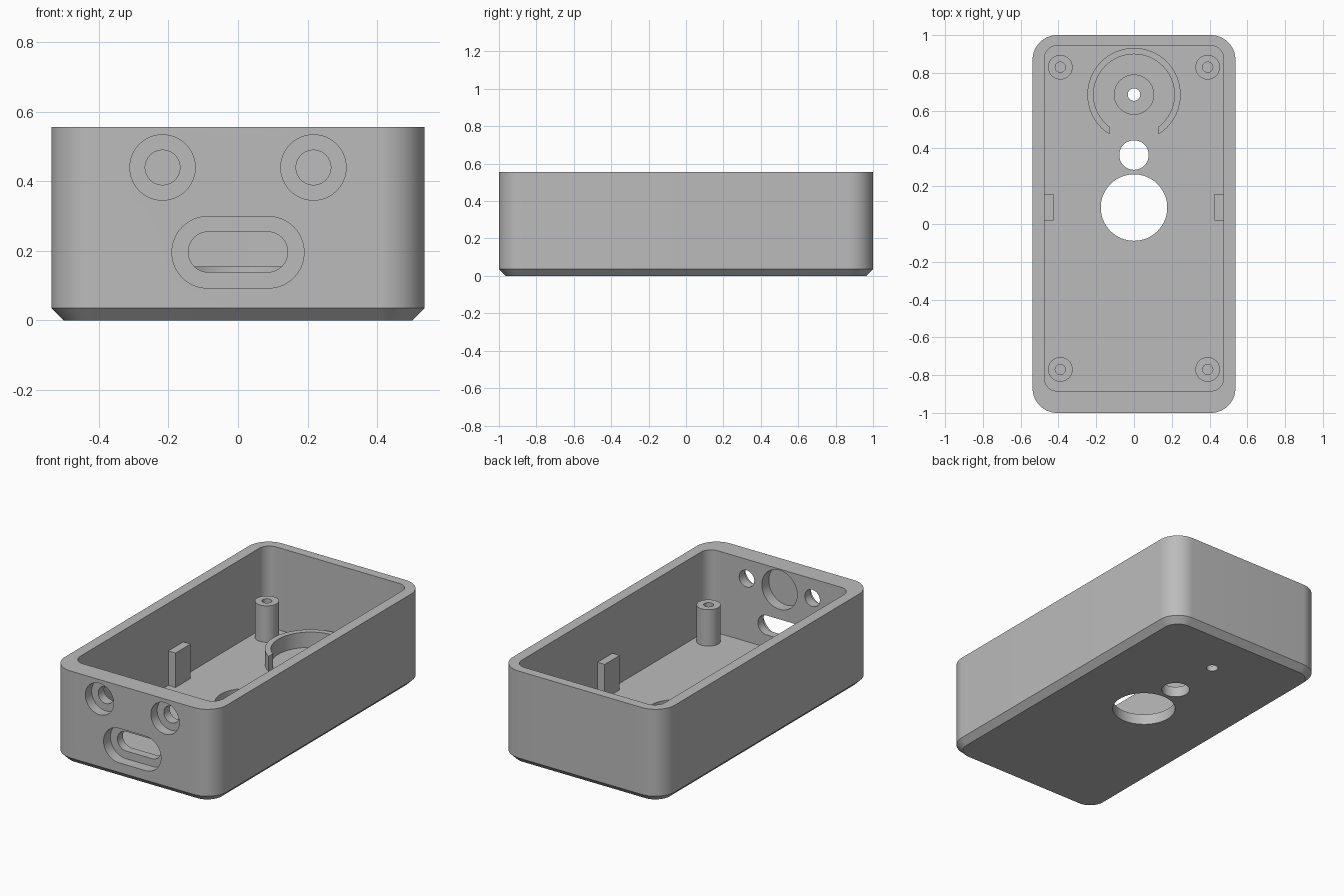
import bpy, bmesh, math
from math import pi, cos, sin, radians

cube = bpy.data.objects.get("Cube")
if cube:
    bpy.data.objects.remove(cube, do_unlink=True)

grey = bpy.data.materials.new("plain_grey")
grey.use_nodes = True
grey.diffuse_color = (0.5, 0.5, 0.5, 1)
grey.node_tree.nodes["Principled BSDF"].inputs["Base Color"].default_value = (0.5, 0.5, 0.5, 1)


def outline(cx, cy, hx, hy, r, steps=16):
    """Rounded rectangle; a circle or a slot when r reaches the half sizes."""
    pts = []
    for k, (sx, sy) in enumerate([(1, 1), (-1, 1), (-1, -1), (1, -1)]):
        for i in range(steps + 1):
            a = (k + i / steps) * pi / 2
            p = (cx + sx * (hx - r) + r * cos(a), cy + sy * (hy - r) + r * sin(a))
            if not pts or math.dist(p, pts[-1]) > 1e-5:
                pts.append(p)
    if math.dist(pts[0], pts[-1]) < 1e-5:
        pts.pop()
    return pts


def circle(cx, cy, r):
    return outline(cx, cy, r, r, r)


def loft(name, layers, upright=False):
    """Solid through equal-count outlines at given heights; upright turns it along y."""
    bm = bmesh.new()
    rings = [[bm.verts.new((x, -z, y) if upright else (x, y, z)) for x, y in pts]
             for pts, z in layers]
    n = len(rings[0])
    bm.faces.new(rings[0][::-1])
    bm.faces.new(rings[-1])
    for lo, hi in zip(rings, rings[1:]):
        for i in range(n):
            j = (i + 1) % n
            bm.faces.new((lo[i], lo[j], hi[j], hi[i]))
    bmesh.ops.recalc_face_normals(bm, faces=bm.faces)
    me = bpy.data.meshes.new(name)
    bm.to_mesh(me)
    bm.free()
    me.materials.append(grey)
    ob = bpy.data.objects.new(name, me)
    bpy.context.collection.objects.link(ob)
    return ob


def prism(name, pts, z0, z1, upright=False):
    return loft(name, [(pts, z0), (pts, z1)], upright)


def activate(ob):
    bpy.ops.object.select_all(action='DESELECT')
    ob.select_set(True)
    bpy.context.view_layer.objects.active = ob


def cut(ob, pts, z0, z1, upright=False):
    cutter = prism("cutter", pts, z0, z1, upright)
    cutter.hide_render = True
    activate(ob)
    mod = ob.modifiers.new("cut", 'BOOLEAN')
    mod.operation, mod.solver, mod.object = 'DIFFERENCE', 'EXACT', cutter
    bpy.ops.object.modifier_apply(modifier=mod.name)
    bpy.data.objects.remove(cutter, do_unlink=True)


def finish(ob):
    activate(ob)
    bpy.ops.object.shade_smooth_by_angle(angle=radians(30))


W, H, FLOOR, CH = 0.537, 0.556, 0.064, 0.036

# Tray with chamfered base, hollowed out with a thicker front wall
case = loft("case", [(outline(0, 0, W - CH, 1 - CH, 0.13 - CH), 0),
                     (outline(0, 0, W, 1, 0.13), CH),
                     (outline(0, 0, W, 1, 0.13), H)])
cut(case, outline(0, 0.03, 0.474, 0.914, 0.067), FLOOR, H + 0.1)

# Floor openings and the shallow sound recess
BUZZ = 0.685
cut(case, circle(0, 0.087, 0.176), -0.1, 0.2)
cut(case, circle(0, 0.365, 0.078), -0.1, 0.2)
cut(case, circle(0, BUZZ, 0.104), 0.034, 0.2)
cut(case, circle(0, BUZZ, 0.033), -0.1, 0.2)

# Front wall: counterbored round holes, stepped slot, blind inner pocket
for side in (-1, 1):
    cut(case, circle(side * 0.217, 0.44, 0.094), 0.94, 1.1, True)
    cut(case, circle(side * 0.217, 0.44, 0.05), 0.8, 1.1, True)
cut(case, outline(0, 0.196, 0.19, 0.103, 0.103), 0.935, 1.1, True)
cut(case, outline(0, 0.197, 0.143, 0.058, 0.058), 0.8, 1.1, True)
cut(case, circle(0, 0.432, 0.117), 0.8, 0.95, True)
finish(case)

# Screw posts and side tabs
for side, label in ((1, "left"), (-1, "right")):
    for y, place in ((0.83, "back"), (-0.77, "front")):
        post = prism(f"{place}_{label}_screw_post", circle(side * 0.39, y, 0.065), FLOOR - 0.01, 0.282)
        cut(post, circle(side * 0.39, y, 0.027), FLOOR + 0.01, 0.4)
        finish(post)
    tab = prism(f"{label}_tab", [(side * 0.426, 0.018), (side * 0.48, 0.018),
                                 (side * 0.48, 0.16), (side * 0.426, 0.16)], FLOOR - 0.01, 0.27)

# Open ring around the sound recess
ring = prism("open_ring", circle(0, BUZZ, 0.247), FLOOR - 0.01, 0.155)
cut(ring, circle(0, BUZZ, 0.214), -0.1, 0.3)
cut(ring, [(-0.13, 0.3), (0.13, 0.3), (0.13, 0.6), (-0.13, 0.6)], -0.1, 0.3)
finish(ring)
